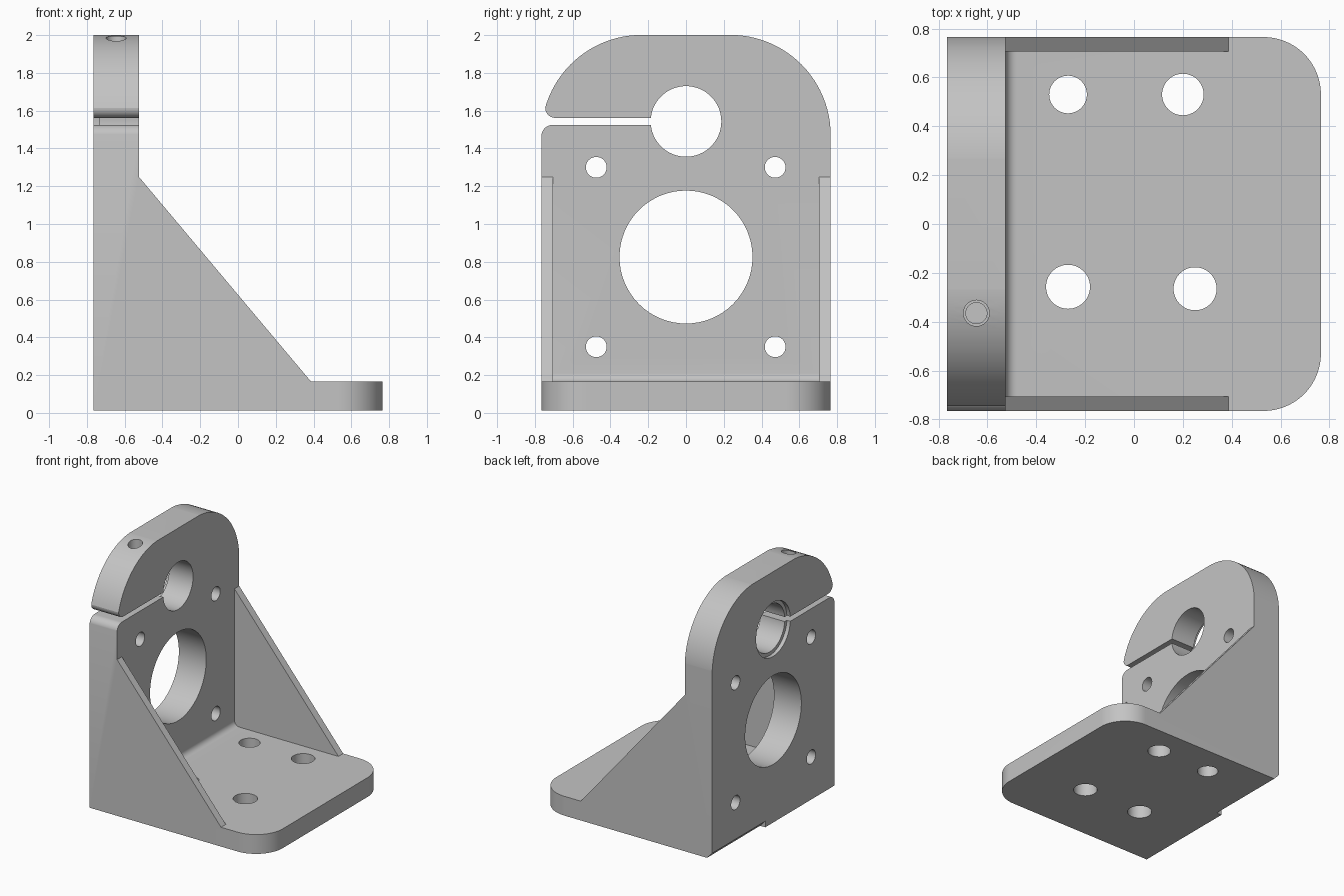
import bpy, bmesh
from math import cos, sin, radians

if "Cube" in bpy.data.objects:
    bpy.data.objects.remove(bpy.data.objects["Cube"], do_unlink=True)

grey = bpy.data.materials.new("plain_grey")
grey.use_nodes = True
grey.diffuse_color = (0.55, 0.55, 0.55, 1)
grey.node_tree.nodes["Principled BSDF"].inputs["Base Color"].default_value = (0.55, 0.55, 0.55, 1)


def arc(u, v, r, start, end, steps=24):
    angles = [radians(start + (end - start) * i / steps) for i in range(steps + 1)]
    return [(u + r * cos(a), v + r * sin(a)) for a in angles]


def prism(name, points, axis, lo, hi):
    """Extrude a 2D outline along the named axis."""
    place = {"x": lambda u, v, d: (d, u, v),
             "y": lambda u, v, d: (u, d, v),
             "z": lambda u, v, d: (u, v, d)}[axis]
    bm = bmesh.new()
    ends = [[bm.verts.new(place(u, v, d)) for u, v in points] for d in (lo, hi)]
    count = len(points)
    for ring in ends:
        bm.faces.new(ring)
    for i in range(count):
        j = (i + 1) % count
        bm.faces.new((ends[0][i], ends[0][j], ends[1][j], ends[1][i]))
    bmesh.ops.recalc_face_normals(bm, faces=bm.faces)
    mesh = bpy.data.meshes.new(name)
    bm.to_mesh(mesh)
    bm.free()
    obj = bpy.data.objects.new(name, mesh)
    bpy.context.collection.objects.link(obj)
    return obj


def combine(body, tool, operation="DIFFERENCE"):
    """Apply a boolean to the body and discard the tool."""
    tool.hide_render = True
    mod = body.modifiers.new(tool.name, "BOOLEAN")
    mod.operation = operation
    mod.solver = "EXACT"
    mod.object = tool
    bpy.context.view_layer.objects.active = body
    bpy.ops.object.modifier_apply(modifier=mod.name)
    bpy.data.objects.remove(tool, do_unlink=True)


def drill(body, axis, u, v, r, lo, hi):
    combine(body, prism("drill", arc(u, v, r, 0, 360, 64)[:-1], axis, lo, hi))


HALF, FLOOR, BASE_TOP, TOP = 0.765, 0.012, 0.165, 2.0
FRONT = -0.525   # inner face of the upright plate

# Side silhouette: upright plate, sloping gussets, base
bracket = prism("motor_mount_bracket",
                [(-1, FLOOR), (1, FLOOR), (1, BASE_TOP), (0.387, BASE_TOP),
                 (FRONT, 1.25), (FRONT, TOP), (-1, TOP)], "y", -1, 1)
bracket.data.materials.append(grey)

# Plan outline with rounded free corners
plan = ([(-HALF, HALF), (-HALF, -HALF)]
        + arc(0.53, -0.53, 0.235, -90, 0) + arc(0.53, 0.53, 0.235, 0, 90))
combine(bracket, prism("plan_outline", plan, "z", -1, 3), "INTERSECT")

# Channel between the gussets, with a fillet at the foot of the plate
channel = ([(1, BASE_TOP), (1, 3), (FRONT, 3)]
           + arc(FRONT + 0.045, BASE_TOP + 0.045, 0.045, 180, 270, 8))
combine(bracket, prism("gusset_channel", channel, "y", -0.705, 0.705))

# Rounded shoulders of the plate
shoulders = ([(-0.766, -1), (0.766, -1)]
             + arc(0.235, 1.47, 0.531, 0, 90) + arc(-0.235, 1.47, 0.531, 90, 180))
combine(bracket, prism("shoulder_outline", shoulders, "x", -2, 2), "INTERSECT")

# Clamp slot with rounded lips
slot = ([(-0.1, 1.525), (-0.1, 1.562)]
        + arc(-0.692, 1.615, 0.053, 270, 180, 10)
        + [(-1, 1.625), (-1, 1.464)]
        + arc(-0.705, 1.464, 0.061, 180, 90, 10))
combine(bracket, prism("clamp_slot", slot, "x", -2, 2))

# Clamped bore with shallow recess, and large opening
drill(bracket, "x", 0, 1.543, 0.187, -2, 2)
drill(bracket, "x", 0, 1.543, 0.215, -2, -0.735)
drill(bracket, "x", 0, 0.825, 0.352, -2, 2)

# Four mounting holes in the plate
for y in (-0.475, 0.472):
    for z in (0.35, 1.3):
        drill(bracket, "x", y, z, 0.055, -2, 2)

# Four holes in the base
for x, y, r in ((-0.27, 0.53, 0.077), (0.2, 0.53, 0.085),
                (-0.27, -0.257, 0.09), (0.25, -0.265, 0.088)):
    drill(bracket, "z", x, y, r, -1, 1)

# Clamp screw hole, wider through the upper ear
drill(bracket, "z", -0.645, -0.365, 0.043, 1.2, 3)
drill(bracket, "z", -0.645, -0.365, 0.053, 1.75, 3)

# Bevel under part of the rear bottom edge
combine(bracket, prism("edge_bevel", [(-0.81, 0.108), (-0.81, -0.1), (-0.615, -0.1)],
                       "y", 0.1, 1))

# Smooth the curved walls, keep edges crisp
bpy.ops.object.select_all(action="DESELECT")
bracket.select_set(True)
bpy.context.view_layer.objects.active = bracket
bpy.ops.object.shade_smooth_by_angle(angle=radians(30))
